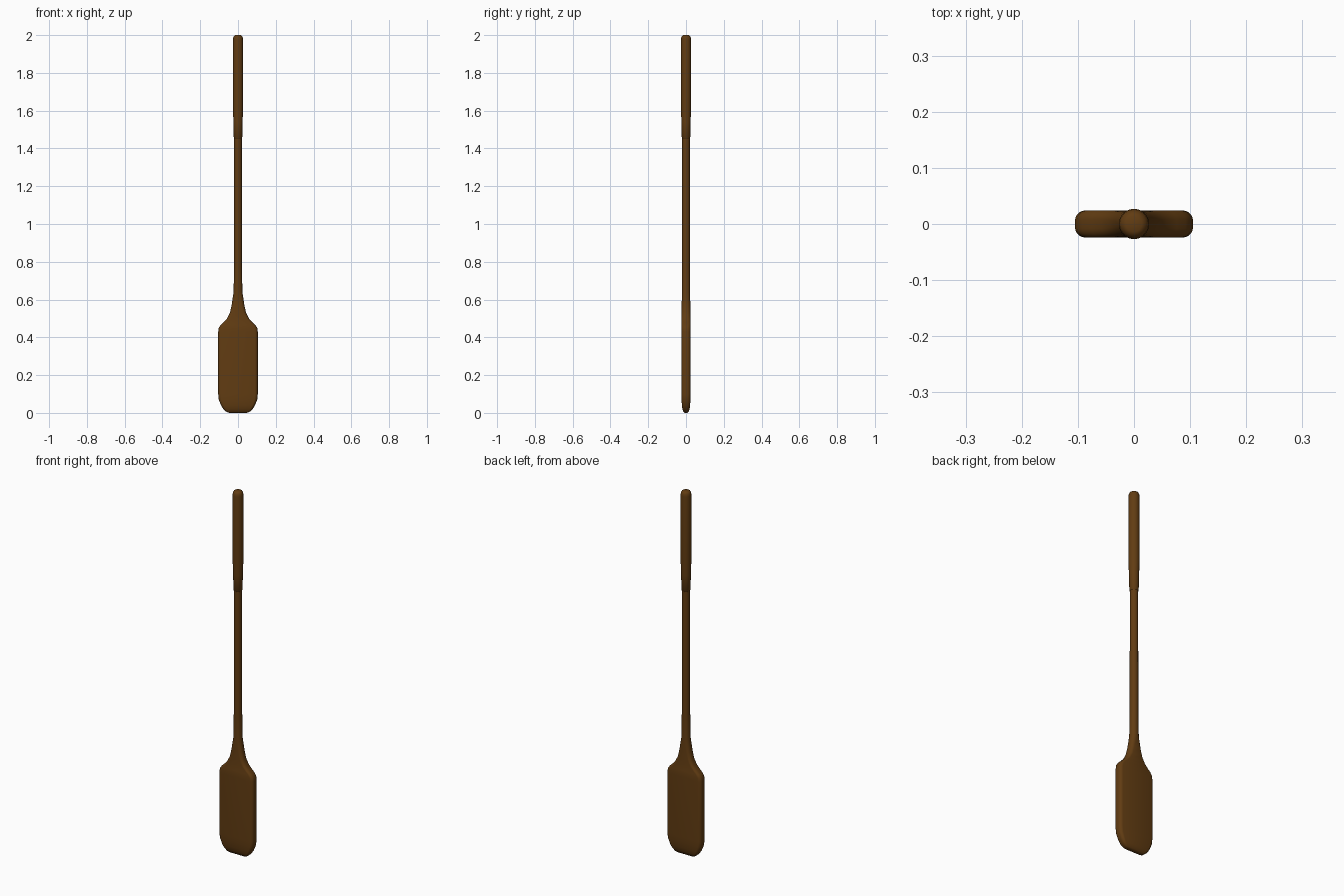
import bpy, bmesh
from math import cos, sin, pi

if "Cube" in bpy.data.objects:
    bpy.data.objects.remove(bpy.data.objects["Cube"])

wood = bpy.data.materials.new("dark_wood")
wood.diffuse_color = (0.12, 0.045, 0.006, 1)
wood.use_nodes = True
wood.node_tree.nodes["Principled BSDF"].inputs["Base Color"].default_value = wood.diffuse_color


def ring(bm, z, hx, hy, r, seg=6):
    """Rounded-rectangle section; a circle when hx == hy == r."""
    verts = []
    for k, (sx, sy) in enumerate([(1, 1), (-1, 1), (-1, -1), (1, -1)]):
        for i in range(seg):
            a = (k + (i + 0.5) / seg) * pi / 2
            verts.append(bm.verts.new((sx * (hx - r) + r * cos(a),
                                       sy * (hy - r) + r * sin(a), z)))
    return verts


def loft(name, sections):
    bm = bmesh.new()
    rings = [ring(bm, *s) for s in sections]
    n = len(rings[0])
    for a, b in zip(rings, rings[1:]):
        for i in range(n):
            j = (i + 1) % n
            bm.faces.new((a[i], a[j], b[j], b[i]))
    bm.faces.new(rings[0][::-1])
    bm.faces.new(rings[-1])
    mesh = bpy.data.meshes.new(name)
    bm.to_mesh(mesh)
    bm.free()
    mesh.materials.append(wood)
    ob = bpy.data.objects.new(name, mesh)
    bpy.context.collection.objects.link(ob)
    bpy.context.view_layer.objects.active = ob
    ob.select_set(True)
    bpy.ops.object.shade_smooth_by_angle(angle=pi / 4)
    ob.select_set(False)


# Blade flowing into the shaft: z, half width, half depth, corner radius
loft("blade_and_shaft", [
    (0.0, 0.045, 0.008, 0.006),
    (0.006, 0.062, 0.014, 0.011),
    (0.02, 0.078, 0.019, 0.015),
    (0.04, 0.090, 0.022, 0.017),
    (0.07, 0.102, 0.0235, 0.018),
    (0.10, 0.105, 0.024, 0.018),
    (0.43, 0.105, 0.024, 0.018),
    (0.45, 0.102, 0.024, 0.018),
    (0.465, 0.092, 0.024, 0.018),
    (0.48, 0.076, 0.024, 0.018),
    (0.50, 0.058, 0.024, 0.018),
    (0.53, 0.043, 0.0235, 0.019),
    (0.57, 0.034, 0.023, 0.020),
    (0.64, 0.0235, 0.022, 0.022),
    (0.78, 0.021, 0.021, 0.021),
    (1.47, 0.020, 0.020, 0.020),
])

# Thicker grip with a rounded top end
loft("grip", [(z, r, r, r) for z, r in [
    (1.45, 0.020), (1.453, 0.0225), (1.54, 0.0245), (1.62, 0.027),
    (1.975, 0.027), (1.987, 0.0255), (1.996, 0.021), (2.0, 0.014)]])
